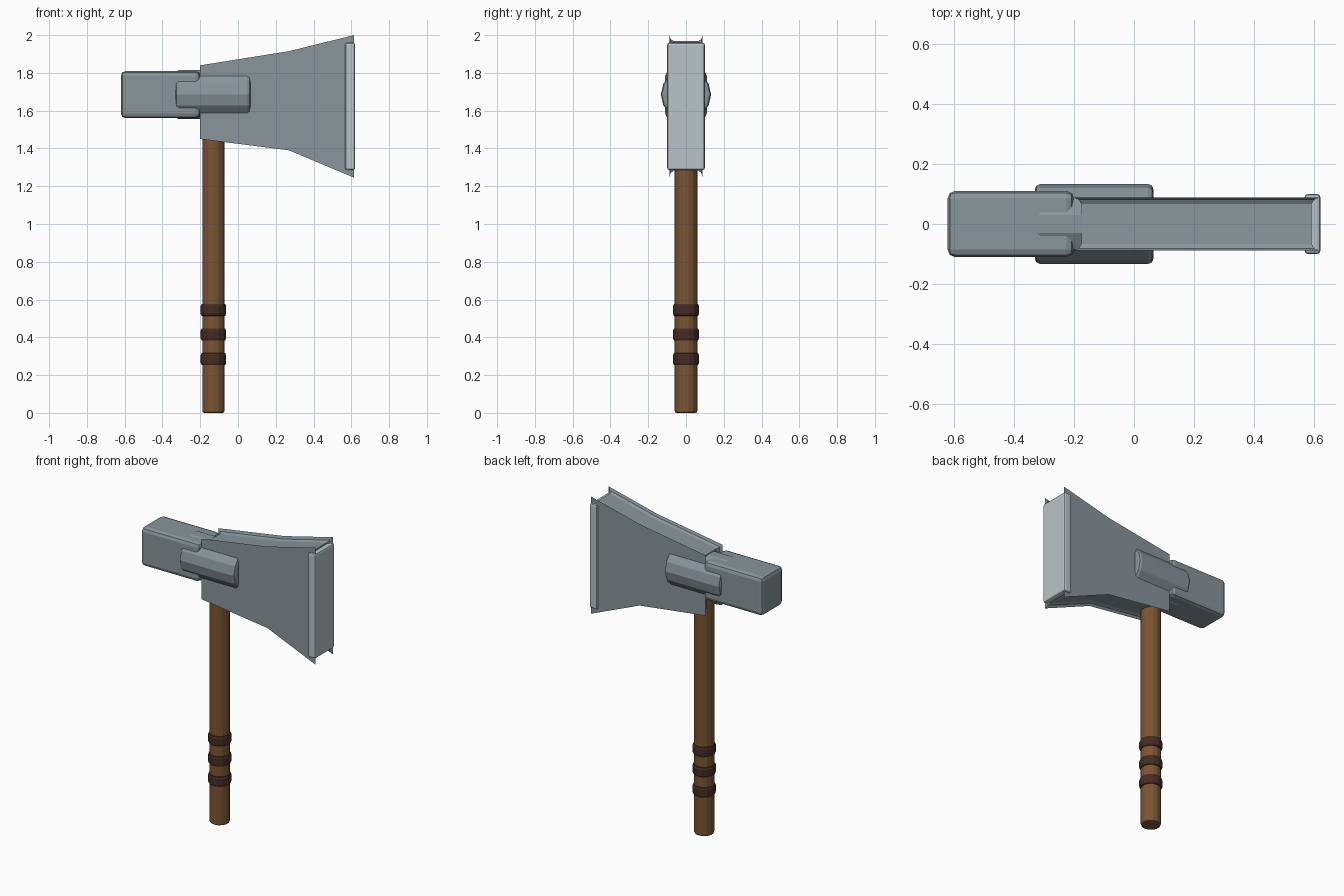
import bpy, bmesh
from math import pi
from mathutils import Vector

if "Cube" in bpy.data.objects:
    bpy.data.objects.remove(bpy.data.objects["Cube"])

def material(name, rgb):
    m = bpy.data.materials.new(name)
    m.diffuse_color = (*rgb, 1)
    m.use_nodes = True
    m.node_tree.nodes["Principled BSDF"].inputs["Base Color"].default_value = m.diffuse_color
    return m

STEEL = material("steel", (0.25, 0.30, 0.33))
EDGE = material("edge_steel", (0.48, 0.55, 0.58))
WOOD = material("wood", (0.20, 0.09, 0.035))
LEATHER = material("leather", (0.06, 0.025, 0.018))

def finish(o, name, mat, bevel=0.0):
    o.name = name
    o.data.materials.append(mat)
    if bevel:
        b = o.modifiers.new("bevel", 'BEVEL')
        b.width, b.segments, b.limit_method = bevel, 2, 'ANGLE'
        b.angle_limit = 0.7

def box(name, lo, hi, mat, bevel):
    lo, hi = Vector(lo), Vector(hi)
    bpy.ops.mesh.primitive_cube_add(size=1, location=(lo + hi) / 2)
    o = bpy.context.object
    o.scale = hi - lo
    bpy.ops.object.transform_apply(location=False, rotation=False, scale=True)
    finish(o, name, mat, bevel)

def rod(name, center, r, length, mat, bevel, rot=(0, 0, 0)):
    bpy.ops.mesh.primitive_cylinder_add(vertices=14, radius=r, depth=length,
                                        location=center, rotation=rot)
    finish(bpy.context.object, name, mat, bevel)

def inset(pts, d):
    # offset a clockwise (x, z) outline inward by d
    out = []
    for i, p in enumerate(pts):
        p = Vector(p)
        a = (p - Vector(pts[i - 1])).normalized()
        b = (Vector(pts[(i + 1) % len(pts)]) - p).normalized()
        na, nb = Vector((a.y, -a.x)), Vector((b.y, -b.x))
        out.append(p + (na + nb) * d / (1 + na.dot(nb)))
    return out

# handle and grip bands
rod("handle", (-0.13, 0, 0.85), 0.06, 1.7, WOOD, 0.01)
for i in range(3):
    rod(f"grip_band_{i + 1}", (-0.13, 0, 0.285 + 0.13 * i), 0.069, 0.07, LEATHER, 0.015)

# hammer poll and the round eye joining it to the blade
box("poll", (-0.62, -0.11, 1.56), (-0.20, 0.11, 1.81), STEEL, 0.025)
rod("eye", (-0.1325, 0, 1.685), 0.133, 0.395, STEEL, 0.018, (0, pi / 2, 0))

# flared blade: two cheek plates with a recessed core between them
outline = [(-0.20, 1.84), (0.27, 1.915), (0.615, 2.0),
           (0.615, 1.245), (0.27, 1.39), (-0.20, 1.45)]
sections = [(0.088, 0.0), (0.081, 0.016), (0.066, 0.025)]
sections += [(-y, d) for y, d in reversed(sections)]
bm = bmesh.new()
rings = [[bm.verts.new((p[0], y, p[1])) for p in inset(outline, d)] for y, d in sections]
for a, b in zip(rings, rings[1:]):
    for i in range(6):
        j = (i + 1) % 6
        bm.faces.new((a[i], a[j], b[j], b[i]))
bm.faces.new(rings[0])
bm.faces.new(rings[-1])
bmesh.ops.recalc_face_normals(bm, faces=bm.faces)
me = bpy.data.meshes.new("blade")
bm.to_mesh(me)
bm.free()
blade = bpy.data.objects.new("blade", me)
bpy.context.collection.objects.link(blade)
finish(blade, "blade", STEEL)

# pale cutting edge
box("cutting_edge", (0.567, -0.10, 1.285), (0.62, 0.10, 1.96), EDGE, 0.012)
